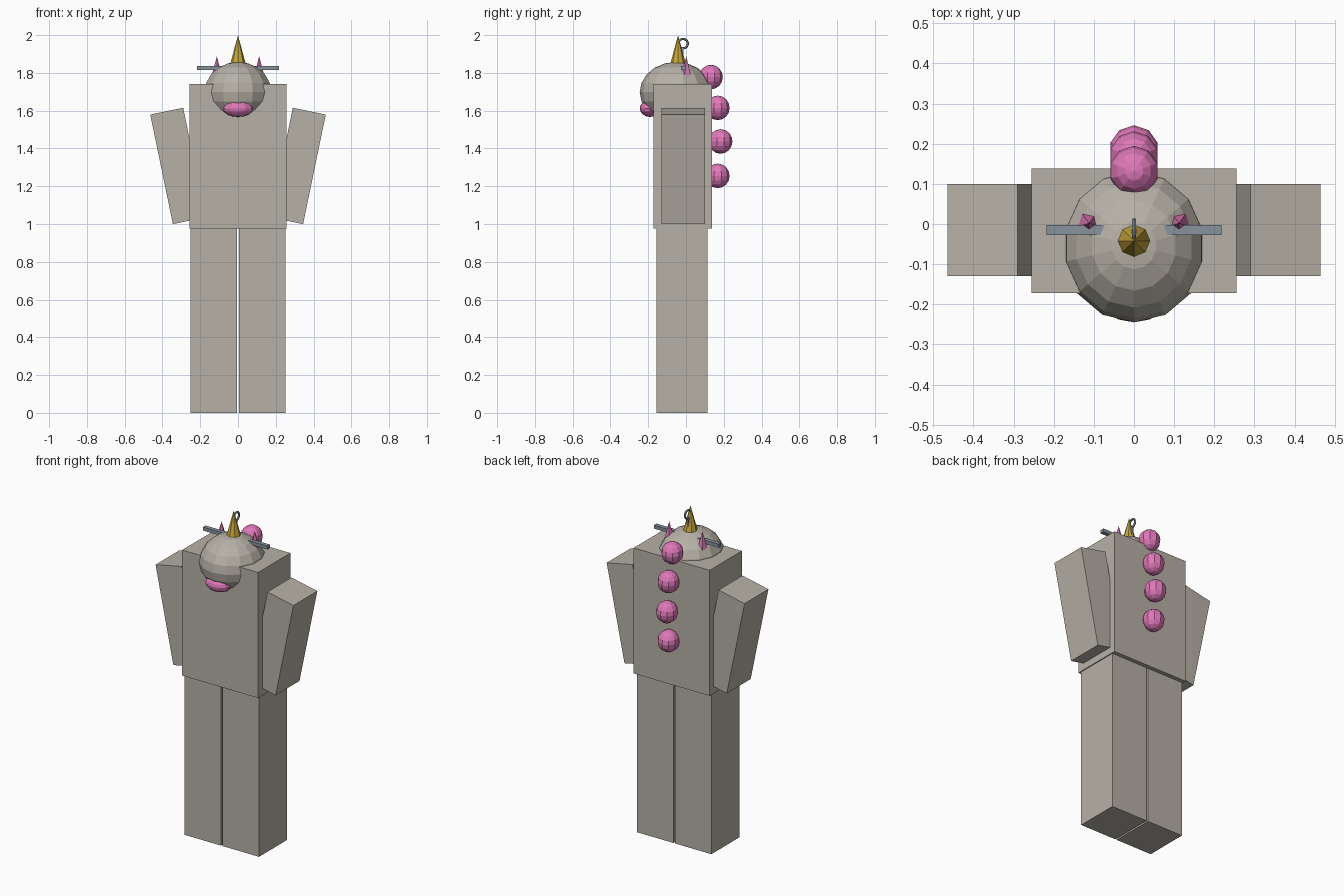
import bpy
from math import pi, atan2
from mathutils import Matrix

if "Cube" in bpy.data.objects:
    bpy.data.objects.remove(bpy.data.objects["Cube"], do_unlink=True)


def material(name, rgb):
    mat = bpy.data.materials.new(name)
    mat.use_nodes = True
    mat.diffuse_color = (*rgb, 1)
    for node in mat.node_tree.nodes:
        if node.type == 'BSDF_PRINCIPLED':
            node.inputs["Base Color"].default_value = (*rgb, 1)
    return mat


STONE = material("stone grey", (0.47, 0.44, 0.385))
PINK = material("pink", (0.74, 0.19, 0.48))
GOLD = material("gold", (0.58, 0.39, 0.04))
STEEL = material("steel grey", (0.25, 0.29, 0.34))


def finish(name, mat, scale=(1, 1, 1)):
    ob = bpy.context.object
    ob.name = ob.data.name = name
    ob.data.transform(Matrix.Diagonal((*scale, 1)))
    ob.data.materials.append(mat)
    return ob


def box(name, mat, centre, size, tilt=0):
    bpy.ops.mesh.primitive_cube_add(size=1, location=centre, rotation=(0, tilt, 0))
    return finish(name, mat, size)


def ball(name, mat, centre, radii, segments, rings):
    bpy.ops.mesh.primitive_uv_sphere_add(segments=segments, ring_count=rings,
                                         radius=1, location=centre)
    return finish(name, mat, radii)


def cone(name, mat, base, radius, height, sides, turn=0):
    x, y, z = base
    bpy.ops.mesh.primitive_cone_add(vertices=sides, radius1=radius, radius2=0, depth=height,
                                    location=(x, y, z + height / 2), rotation=(0, 0, turn))
    return finish(name, mat)


# Body
box("torso", STONE, (0, -0.017, 1.358), (0.512, 0.31, 0.765))

# Paired limbs and ears
for side, s in (("left", 1), ("right", -1)):
    box(side + "_leg", STONE, (s * 0.128, -0.021, 0.488), (0.245, 0.268, 0.976))
    box(side + "_arm", STONE, (s * 0.3175, -0.015, 1.3075), (0.178, 0.23, 0.592),
        s * atan2(0.12, 0.58))
    cone(side + "_ear", PINK, (s * 0.112, 0.002, 1.785), 0.029, 0.103, 5, pi)

# Head and mouth
ball("head", STONE, (0, -0.053, 1.698), (0.181, 0.192, 0.16), 14, 10)
ball("mouth", PINK, (0, -0.19, 1.612), (0.08, 0.055, 0.045), 12, 8)

# Horn, cross bar and ring on its stem
cone("horn", GOLD, (0, -0.042, 1.84), 0.043, 0.16, 8)
box("cross_bar", STEEL, (0, -0.015, 1.825), (0.436, 0.025, 0.021))
box("ring_stem", STEEL, (0, -0.018, 1.885), (0.012, 0.012, 0.1))
bpy.ops.mesh.primitive_torus_add(major_segments=14, minor_segments=6, major_radius=0.025,
                                 minor_radius=0.006, location=(0, -0.015, 1.955),
                                 rotation=(0, pi / 2, 0))
finish("ring", STEEL)

# Row of round tufts down the back
for i, (y, z) in enumerate(((0.132, 1.778), (0.168, 1.615), (0.183, 1.437), (0.168, 1.255))):
    ball(f"back_tuft_{i + 1}", PINK, (0, y, z), (0.062, 0.063, 0.065), 10, 8)
